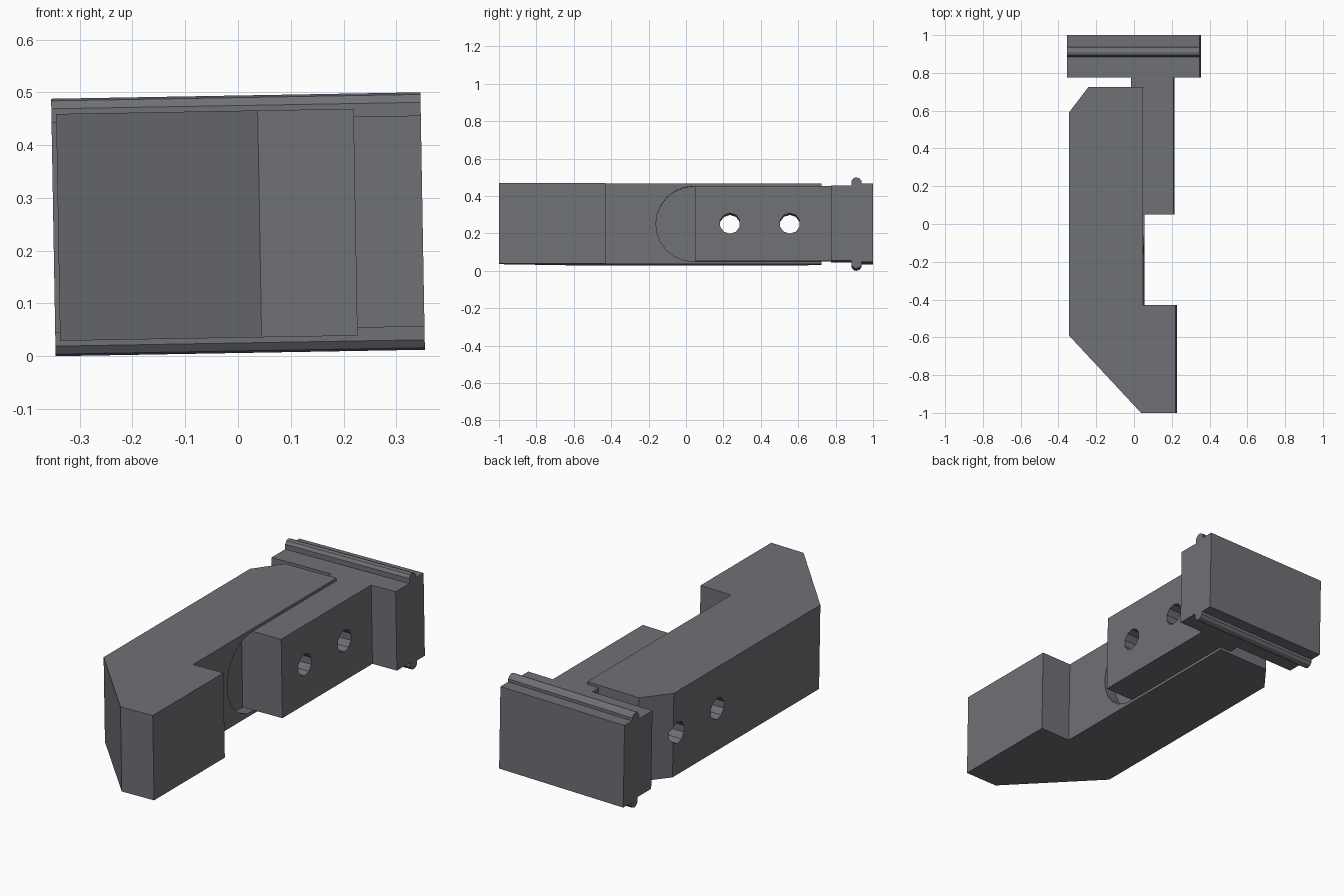
import bpy, bmesh, math
from mathutils import Matrix, Vector

default = bpy.data.objects.get("Cube")
if default:
    bpy.data.objects.remove(default, do_unlink=True)

# One dark grey for the whole bracket
grey = bpy.data.materials.new("dark grey")
grey.use_nodes = True
colour = (0.16, 0.165, 0.18, 1)
grey.diffuse_color = colour
grey.node_tree.nodes["Principled BSDF"].inputs["Base Color"].default_value = colour

# The whole assembly leans one degree about the y axis
TILT = Matrix.Translation((0, 0, 0.25)) @ Matrix.Rotation(math.radians(-1), 4, 'Y')


def prism(name, outline, low, high, axis):
    """Extrude a 2D outline from low to high: (y, z) along x, or (x, y) along z."""
    place = (lambda a, b, h: (h, a, b)) if axis == 'X' else (lambda a, b, h: (a, b, h))
    bm = bmesh.new()
    base = bm.faces.new([bm.verts.new(place(a, b, low)) for a, b in outline])
    grown = bmesh.ops.extrude_face_region(bm, geom=[base])["geom"]
    bmesh.ops.translate(bm, vec=Vector(place(0, 0, high - low)),
                        verts=[v for v in grown if isinstance(v, bmesh.types.BMVert)])
    bmesh.ops.recalc_face_normals(bm, faces=bm.faces)
    bm.transform(TILT)
    mesh = bpy.data.meshes.new(name)
    bm.to_mesh(mesh)
    bm.free()
    mesh.materials.append(grey)
    obj = bpy.data.objects.new(name, mesh)
    bpy.context.collection.objects.link(obj)
    return obj


def arc(cy, cz, radius, start, sweep, steps):
    angles = [math.radians(start + sweep * i / steps) for i in range(steps + 1)]
    return [(cy + radius * math.cos(a), cz + radius * math.sin(a)) for a in angles]


def cut(target, cutters):
    for cutter in cutters:
        cutter.hide_render = True
        mod = target.modifiers.new("cut", 'BOOLEAN')
        mod.operation = 'DIFFERENCE'
        mod.solver = 'EXACT'
        mod.object = cutter
    graph = bpy.context.evaluated_depsgraph_get()
    mesh = bpy.data.meshes.new_from_object(target.evaluated_get(graph))
    target.modifiers.clear()
    target.data = mesh


# Hooked body with bevelled corners
body = prism("hook_body", [
    (-0.341, 0.59), (-0.238, 0.725), (0.052, 0.725), (0.052, -0.43),
    (0.223, -0.43), (0.223, -1), (0.041, -1), (-0.341, -0.59)], -0.215, 0.215, 'Z')

# Sliding arm seated in the pocket
arm = prism("sliding_arm", [
    (-0.012, 0.05), (0.212, 0.05), (0.212, 0.78), (-0.012, 0.78)], -0.2, 0.2, 'Z')

# Jaw plate with a ridge along its top and bottom edges
edge = [(0.775, 0.2), (0.885, 0.2), (0.885, 0.225), (0.896, 0.24), (0.911, 0.244),
        (0.928, 0.238), (0.938, 0.225), (0.938, 0.21), (1, 0.21)]
plate = prism("jaw_plate", edge + [(y, -z) for y, z in reversed(edge)], -0.35, 0.35, 'X')

# Round-ended pocket and two through holes
pocket = prism("pocket_cutter", arc(0.04, 0, 0.201, 90, 180, 12) + [(0.9, -0.201), (0.9, 0.201)],
               -0.012, 0.3, 'X')
holes = [prism("hole_cutter", arc(y, 0, 0.055, 18, 324, 9), -0.6, 0.6, 'X')
         for y in (0.235, 0.555)]
cut(body, [pocket] + holes)
cut(arm, holes)
for helper in [pocket] + holes:
    bpy.data.objects.remove(helper, do_unlink=True)
